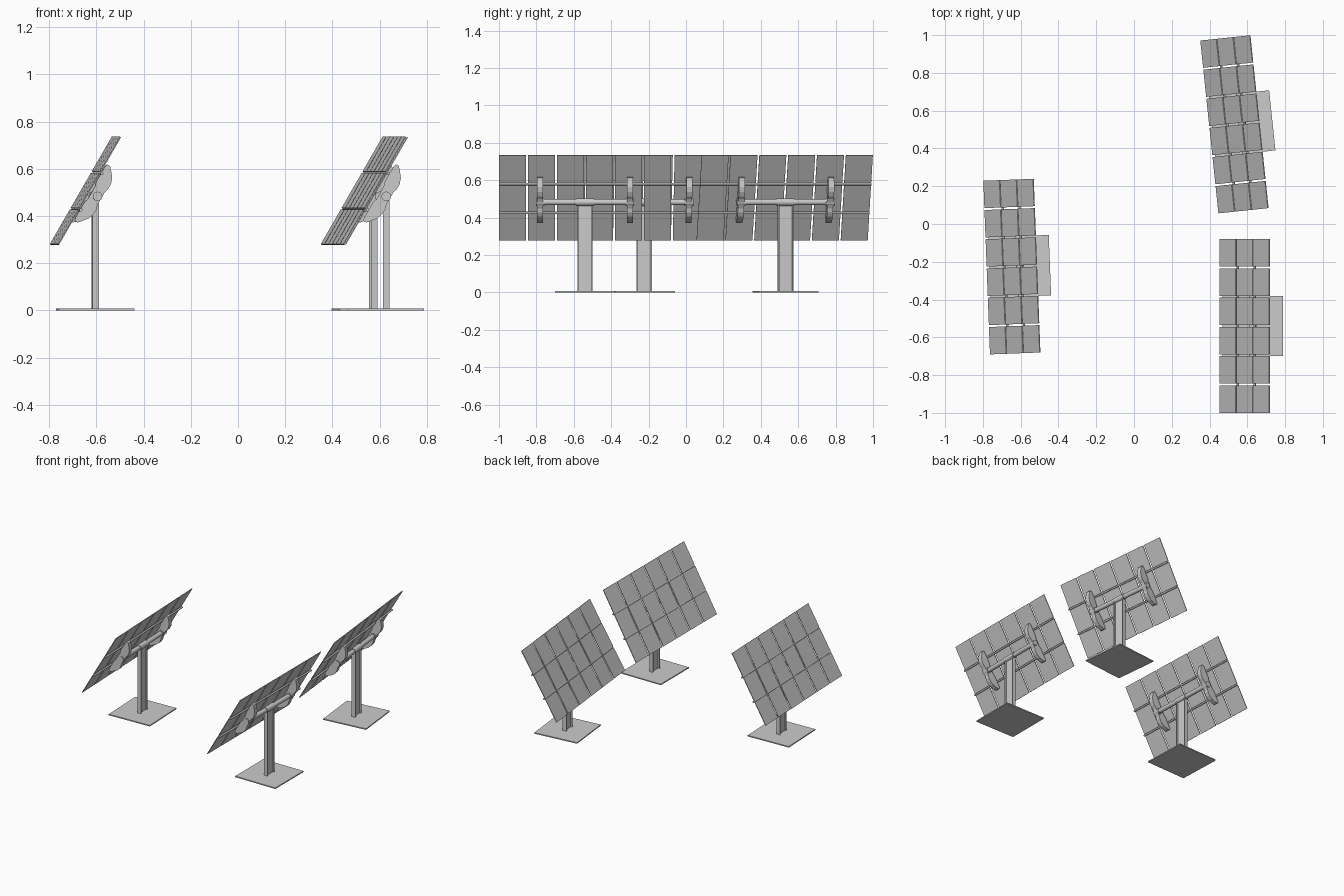
import bpy, bmesh
from math import radians
from mathutils import Matrix, Vector

if "Cube" in bpy.data.objects:
    bpy.data.objects.remove(bpy.data.objects["Cube"])

PIVOT = 0.483          # height of the tilt tube
TILT = radians(60)


def finish(bm, name, mat, smooth=False):
    bmesh.ops.recalc_face_normals(bm, faces=bm.faces)
    me = bpy.data.meshes.new(name)
    bm.to_mesh(me)
    bm.free()
    ob = bpy.data.objects.new(name, me)
    bpy.context.collection.objects.link(ob)
    ob.matrix_world = mat
    if smooth:
        bpy.context.view_layer.objects.active = ob
        bpy.ops.object.select_all(action='DESELECT')
        ob.select_set(True)
        bpy.ops.object.shade_smooth_by_angle(angle=radians(40))
    return ob


def add_box(bm, centre, size):
    m = Matrix.Translation(centre) @ Matrix.Diagonal((*size, 1))
    bmesh.ops.create_cube(bm, size=1, matrix=m)


def add_rod(bm, centre, radius, length, sides=24):
    """Cylinder lying along y."""
    m = Matrix.Translation(centre) @ Matrix.Rotation(radians(90), 4, 'X')
    bmesh.ops.create_cone(bm, cap_ends=True, segments=sides, radius1=radius,
                          radius2=radius, depth=length, matrix=m)


def add_prism(bm, profile, axis, start, length):
    """Extrude a closed profile along y (profile is x,z) or z (profile is x,y)."""
    if axis == 'Y':
        pts = [(a, start, b) for a, b in profile]
        move = Vector((0, length, 0))
    else:
        pts = [(a, b, start) for a, b in profile]
        move = Vector((0, 0, length))
    face = bm.faces.new([bm.verts.new(p) for p in pts])
    ext = bmesh.ops.extrude_face_region(bm, geom=[face], use_keep_orig=True)
    bmesh.ops.translate(bm, vec=move, verts=[v for v in ext['geom']
                                             if isinstance(v, bmesh.types.BMVert)])


# I-beam section: flanges at the y ends, web between
quarter = [(0.014, 0.041), (0.014, 0.035), (0.0035, 0.035)]
right = quarter + [(x, -y) for x, y in reversed(quarter)]
i_section = right + [(-x, y) for x, y in reversed(right)]

# Bracket outline in the tilted frame: along slope, along mirror normal
half = [(0.0, -0.018), (0.03, -0.018), (0.05, -0.024), (0.075, -0.023),
        (0.1, -0.014), (0.125, 0.006), (0.138, 0.018), (0.138, 0.032),
        (0.125, 0.036), (0.05, 0.036), (0.03, 0.03)]
bracket = half + [(-x, z) for x, z in reversed(half[1:])]


def heliostat(tag, x, y, yaw):
    frame = Matrix.Translation((x, y, 0)) @ Matrix.Rotation(radians(yaw), 4, 'Z')
    tilted = frame @ Matrix.Translation((0, 0, PIVOT)) @ Matrix.Rotation(-TILT, 4, 'Y')

    # Foot plate
    bm = bmesh.new()
    add_box(bm, (0, 0, 0.004), (0.32, 0.32, 0.008))
    finish(bm, tag + "_base_plate", frame)

    # Post
    bm = bmesh.new()
    add_prism(bm, i_section, 'Z', 0.008, PIVOT - 0.02)
    finish(bm, tag + "_post", frame)

    # Tilt tube with centre sleeve and end collars
    bm = bmesh.new()
    add_rod(bm, (0, 0, 0), 0.016, 0.52)
    add_rod(bm, (0, 0, 0), 0.02, 0.095)
    for s in (-1, 1):
        add_rod(bm, (0, s * 0.24, 0), 0.02, 0.046)
    finish(bm, tag + "_tilt_tube", tilted, True)

    # Support brackets
    bm = bmesh.new()
    for s in (-1, 1):
        add_prism(bm, bracket, 'Y', s * 0.24 - 0.016, 0.032)
    finish(bm, tag + "_brackets", tilted)

    # Cross rails under the mirror joints
    bm = bmesh.new()
    for s in (-1, 1):
        add_rod(bm, (s * 0.089, 0, 0.039), 0.0065, 0.92, 12)
    finish(bm, tag + "_rails", tilted, True)

    # Mirror facets, 3 rows by 6 columns
    bm = bmesh.new()
    for r in range(3):
        for c in range(6):
            add_box(bm, ((r - 1) * 0.178, (c - 2.5) * 0.155, 0.048),
                    (0.17, 0.145, 0.005))
    finish(bm, tag + "_mirror_facets", tilted)


# Rotating by -60 deg about y sends local x up the slope, z to the mirror normal
heliostat("front_right", 0.628, -0.54, 0)
heliostat("back_right", 0.573, 0.532, 6)
heliostat("left", -0.605, -0.224, 2.2)
